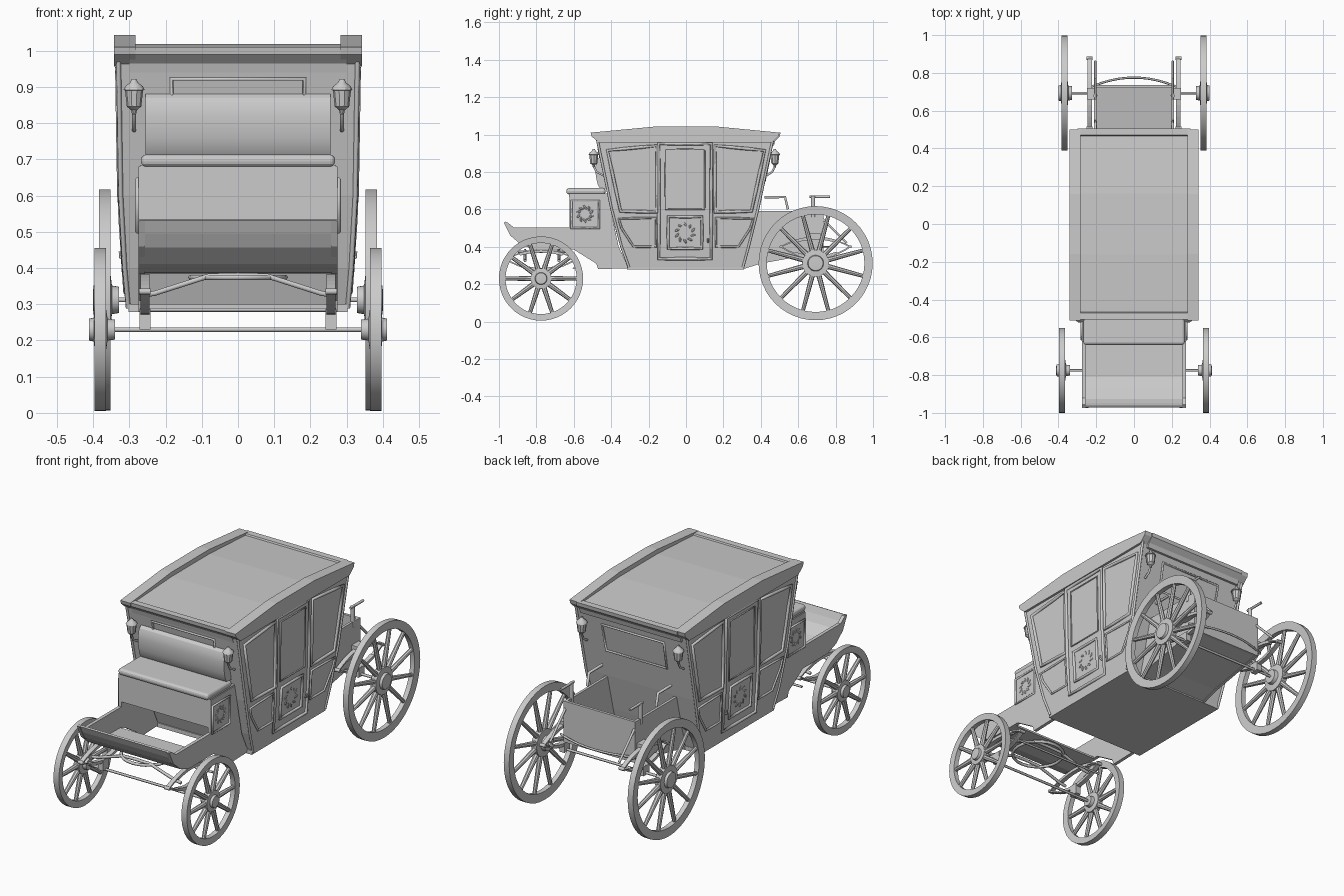
import bpy, bmesh
from math import pi, sin, cos
from mathutils import Matrix

if "Cube" in bpy.data.objects:
    bpy.data.objects.remove(bpy.data.objects["Cube"])


def finish(name, bm, mirror=False, smooth=False, solid=0):
    bmesh.ops.recalc_face_normals(bm, faces=bm.faces)
    me = bpy.data.meshes.new(name)
    bm.to_mesh(me)
    bm.free()
    ob = bpy.data.objects.new(name, me)
    bpy.context.collection.objects.link(ob)
    if solid:
        m = ob.modifiers.new("thickness", 'SOLIDIFY')
        m.thickness, m.offset = solid, 0
    if mirror:
        ob.modifiers.new("mirror", 'MIRROR')
    if smooth:
        bpy.ops.object.select_all(action='DESELECT')
        ob.select_set(True)
        bpy.context.view_layer.objects.active = ob
        bpy.ops.object.shade_smooth_by_angle()
    return ob


def bridge(bm, a, b, closed=True):
    n = len(a)
    for i in range(n if closed else n - 1):
        j = (i + 1) % n
        bm.faces.new((a[i], a[j], b[j], b[i]))


def prism(name, pts, x0, x1, mirror=False, smooth=False):
    """(y, z) outline extruded along x"""
    bm = bmesh.new()
    a, b = [[bm.verts.new((x, y, z)) for y, z in pts] for x in (x0, x1)]
    bridge(bm, a, b)
    bm.faces.new(a)
    bm.faces.new(b)
    return finish(name, bm, mirror, smooth)


def box(name, x, y, z, mirror=False):
    return prism(name, [(y[0], z[0]), (y[1], z[0]), (y[1], z[1]), (y[0], z[1])], *x, mirror)


def sheet(name, path, x0, x1, t, mirror=False):
    """open (y, z) path swept along x and thickened"""
    bm = bmesh.new()
    a, b = [[bm.verts.new((x, y, z)) for y, z in path] for x in (x0, x1)]
    bridge(bm, a, b, False)
    return finish(name, bm, mirror, False, t)


def tube(name, path, r, mirror=True, closed=False, res=1):
    cu = bpy.data.curves.new(name, 'CURVE')
    cu.dimensions, cu.bevel_depth, cu.bevel_resolution, cu.use_fill_caps = '3D', r, res, True
    sp = cu.splines.new('POLY')
    sp.points.add(len(path) - 1)
    for p, c in zip(sp.points, path):
        p.co = (*c, 1)
    sp.use_cyclic_u = closed
    ob = bpy.data.objects.new(name, cu)
    bpy.context.collection.objects.link(ob)
    bpy.ops.object.select_all(action='DESELECT')
    ob.select_set(True)
    bpy.context.view_layer.objects.active = ob
    bpy.ops.object.convert(target='MESH')
    if mirror:
        bpy.context.object.modifiers.new("mirror", 'MIRROR')


def lathe(name, prof, loc, axis='Z', n=32, closed=False):
    """(radius, height) profile turned round an axis, mirrored in x"""
    bm = bmesh.new()
    rings = [[bm.verts.new((r * cos(2 * pi * i / n), r * sin(2 * pi * i / n), h)) for i in range(n)]
             for r, h in prof]
    for a, b in zip(rings, rings[1:] + ([rings[0]] if closed else [])):
        bridge(bm, a, b)
    if not closed:
        bm.faces.new(rings[0])
        bm.faces.new(rings[-1])
    rot = Matrix.Rotation(pi / 2, 4, 'Y') if axis == 'X' else Matrix()
    bm.transform(Matrix.Translation(loc) @ rot)
    return finish(name, bm, True, True)


# wheels: rim, tapered spokes, stepped hub, axle
def wheel(tag, x, y, z, R, rim, count, hub):
    c = (x, y, z)
    lathe(tag + "_rim", [(R, -.016), (R, .016), (R - rim, .013), (R - rim, -.013)], c, 'X', 48, True)
    lathe(tag + "_hub", [(hub * .5, -.04), (hub * .55, -.02), (hub, -.016), (hub, .016), (hub * .6, .018),
                         (hub * .55, .031), (hub * .35, .032)], c, 'X', 24)
    bm = bmesh.new()
    L = R - rim - hub + .012
    for i in range(count):
        m = (Matrix.Translation(c) @ Matrix.Rotation(2 * pi * (i + .5) / count, 4, 'X')
             @ Matrix.Translation((0, 0, hub - .006 + L / 2)))
        bmesh.ops.create_cone(bm, cap_ends=True, segments=8, radius1=.014, radius2=.01, depth=L, matrix=m)
    finish(tag + "_spokes", bm, True, True)
    tube(tag + "_axle", [(-x, y, z), (x, y, z)], .007, False)


wheel("front_wheel", .38, -.775, .23, .225, .035, 10, .055)
wheel("rear_wheel", .368, .693, .312, .305, .044, 12, .072)

# cabin: rectangular loft through (z, front y, rear y, half width)
levels = [(.29, -.305, .305, .303), (.4, -.345, .335, .313), (.6, -.398, .385, .324), (.975, -.475, .465, .33)]
bm = bmesh.new()
rings = [[bm.verts.new(p) for p in ((w, f, z), (w, r, z), (-w, r, z), (-w, f, z))] for z, f, r, w in levels]
for a, b in zip(rings, rings[1:]):
    bridge(bm, a, b)
bm.faces.new(rings[0])
bm.faces.new(rings[-1])
finish("cabin", bm)


def level(z, k):
    for a, b in zip(levels, levels[1:]):
        if z <= b[0]:
            return a[k] + (b[k] - a[k]) * (z - a[0]) / (b[0] - a[0])
    return levels[-1][k]


def side_frame(name, pts, r):
    path = []
    for (y, z), (y2, z2) in zip(pts, pts[1:] + pts[:1]):
        for t in (0, .33, .67):
            zz = z + (z2 - z) * t
            path.append((level(zz, 3) + .002, y + (y2 - y) * t, zz))
    tube(name, path, r, closed=True)


# side windows, lower panels and door mouldings
for tag, s in (("front", -1), ("rear", 1)):
    win = [(s * .155, .94), (s * .42, .915), (s * .35, .59), (s * .155, .585)]
    low = [(s * .16, .555), (s * .36, .55), (s * .345, .5), (s * .28, .4), (s * .16, .4)]
    side_frame(tag + "_window_frame", win, .009)
    side_frame(tag + "_lower_panel_frame", low, .006)
    tube(tag + "_corner_moulding", [(w, f if s < 0 else r, z) for z, f, r, w in levels], .007)
side_frame("door_frame", [(-.145, .95), (.135, .95), (.135, .335), (-.145, .335)], .009)
side_frame("door_window_frame", [(-.11, .92), (.1, .92), (.1, .6), (-.11, .6)], .004)
side_frame("door_panel_frame", [(-.095, .56), (.085, .56), (.085, .39), (-.095, .39)], .008)
tube("door_handle", [(.312, .118, .425), (.325, .118, .43), (.325, .118, .445)], .005)


# wreath ornaments on the door and seat box
def wreath(name, x, y, z, r):
    bm = bmesh.new()
    for i in range(10):
        a = 2 * pi * (i + .5) / 10
        m = (Matrix.Translation((x, y + r * cos(a), z + r * sin(a))) @ Matrix.Rotation(a + .6, 4, 'X')
             @ Matrix.Diagonal((.4, 1.5, .7, 1)))
        bmesh.ops.create_icosphere(bm, subdivisions=1, radius=.01, matrix=m)
    finish(name, bm, True, True)


wreath("door_ornament", .318, -.005, .475, .045)
wreath("seat_box_ornament", .275, -.54, .575, .036)

# sill under the cabin
box("sill", (-.303, .303), (-.315, .31), (.278, .3))

# roof: arched side rails, inset panel, coved end cornices
prism("roof_rail", [(-.51, 1.01), (-.16, 1.043), (.16, 1.043), (.5, 1.01), (.495, .99), (.46, .957),
                    (-.465, .957), (-.505, .99)], .283, .342, True)
sheet("roof_panel", [(-.49, .995), (-.16, 1.013), (.16, 1.013), (.48, .995)], -.29, .29, .012)
for tag, s in (("front", -1), ("rear", 1)):
    prism(tag + "_cornice", [(s * y, z) for y, z in
          ((.505, 1.01), (.47, 1.01), (.44, .94), (.47, .94), (.477, .965), (.502, .99))], -.3, .3)


# end windows and corner lamps
def end_frame(name, k, w, z0, z1, d):
    tube(name, [(x, level(z, k) + d, z) for x, z in ((-w, z0), (w, z0), (w * 1.02, z1), (-w * 1.02, z1))],
         .007, False, True)


end_frame("front_window_frame", 1, .18, .76, .922, -.002)
end_frame("rear_window_frame", 2, .18, .75, .9, .002)
for tag, y, wall in (("front", -.493, -.44), ("rear", .475, .43)):
    lathe(tag + "_lamp", [(.005, .822), (.008, .836), (.02, .846), (.025, .89), (.029, .892), (.024, .902),
                          (.011, .912), (.006, .922)], (.287, y, 0), n=10)
    tube(tag + "_lamp_bracket", [(.287, y, .83), (.287, y * .97, .8), (.287, wall, .78)], .006)

# driver's seat and footboard
prism("boot_side_panel", [(-.975, .53), (-.955, .53), (-.92, .503), (-.622, .503), (-.622, .68), (-.42, .68),
                          (-.36, .4), (-.305, .285), (-.47, .28), (-.48, .31), (-.6, .385), (-.81, .385),
                          (-.88, .41), (-.94, .46)], .257, .275, True)
sheet("footboard", [(-.967, .533), (-.952, .498), (-.93, .46), (-.88, .415), (-.81, .392), (-.63, .39)],
      -.272, .272, .01)
box("seat_box_front", (-.27, .27), (-.622, -.6), (.53, .685))
box("seat_box_top", (-.27, .27), (-.625, -.41), (.665, .685))
seat = box("seat_cushion", (-.268, .268), (-.64, -.43), (.68, .713))
bv = seat.modifiers.new("round", 'BEVEL')
bv.width, bv.segments = .014, 3
prism("seat_back", [(-.4, .71), (-.46, .712), (-.471, .73), (-.479, .76), (-.483, .79), (-.484, .82),
                    (-.481, .85), (-.473, .87), (-.46, .88), (-.44, .882)], -.255, .255, False, True)
tube("seat_box_frame", [(.277, -.612, .5), (.277, -.465, .5), (.277, -.465, .645), (.277, -.612, .645)],
     .007, closed=True)

# rear boot: open tray with short luggage rails
prism("rear_boot_side", [(.36, .59), (.73, .59), (.73, .37), (.4, .31), (.305, .28)], .198, .212, True)
prism("rear_boot_back", [(.72, .59), (.735, .59), (.735, .37), (.72, .37)], -.212, .212)
sheet("rear_boot_floor", [(.305, .29), (.4, .32), (.73, .378)], -.21, .21, .012)
tube("luggage_rail", [(.205, .66, .667), (.205, .77, .667)], .007)
tube("luggage_grip", [(.205, .42, .665), (.205, .53, .665), (.205, .545, .6)], .008)
tube("luggage_post", [(.205, .68, .56), (.205, .68, .67)], .012)
tube("luggage_stay", [(.205, .72, .56), (.205, .86, .42)], .007)
tube("rear_bar", [(.24 * t / 6, .775 - .055 * (t / 6) ** 2, .4) for t in range(-6, 7)], .006, False)


# elliptic leaf springs
def spring(tag, x, y, half, z, up, down, axle_z):
    for part, d in (("upper", up), ("lower", -down)):
        for k, f in enumerate((1, .6)):
            path = [(y + half * f * t / 6, z + d * (1 - (f * t / 6) ** 2) - k * .008 * (1 if d > 0 else -1))
                    for t in range(-6, 7)]
            sheet("%s_spring_%s_%d" % (tag, part, k), path, x - .012, x + .012, .008, True)
    for s in (-1, 1):
        tube("%s_spring_eye_%d" % (tag, s), [(x - .016, y + s * half, z), (x + .016, y + s * half, z)], .009)
    box(tag + "_spring_clamp", (x - .015, x + .015), (y - .025, y + .025), (axle_z - .01, z - down + .012), True)


spring("front", .257, -.775, .19, .335, .045, .06, .24)
spring("rear", .235, .693, .185, .4, .05, .06, .312)
box("rear_spring_mount", (.2, .25), (.66, .72), (.44, .47), True)

# turning gear under the footboard
tube("turning_ring", [(.13 * cos(a * pi / 12), -.765 + .13 * sin(a * pi / 12), .374) for a in range(24)],
     .008, False, True)
for y in (-.86, -.68):
    tube("front_brace", [(0, y, .38), (.08, y, .378), (.23, y, .33), (.265, y, .325)], .008)
tube("cross_bar", [(-.27, -.6, .285), (.27, -.6, .285)], .006, False)
